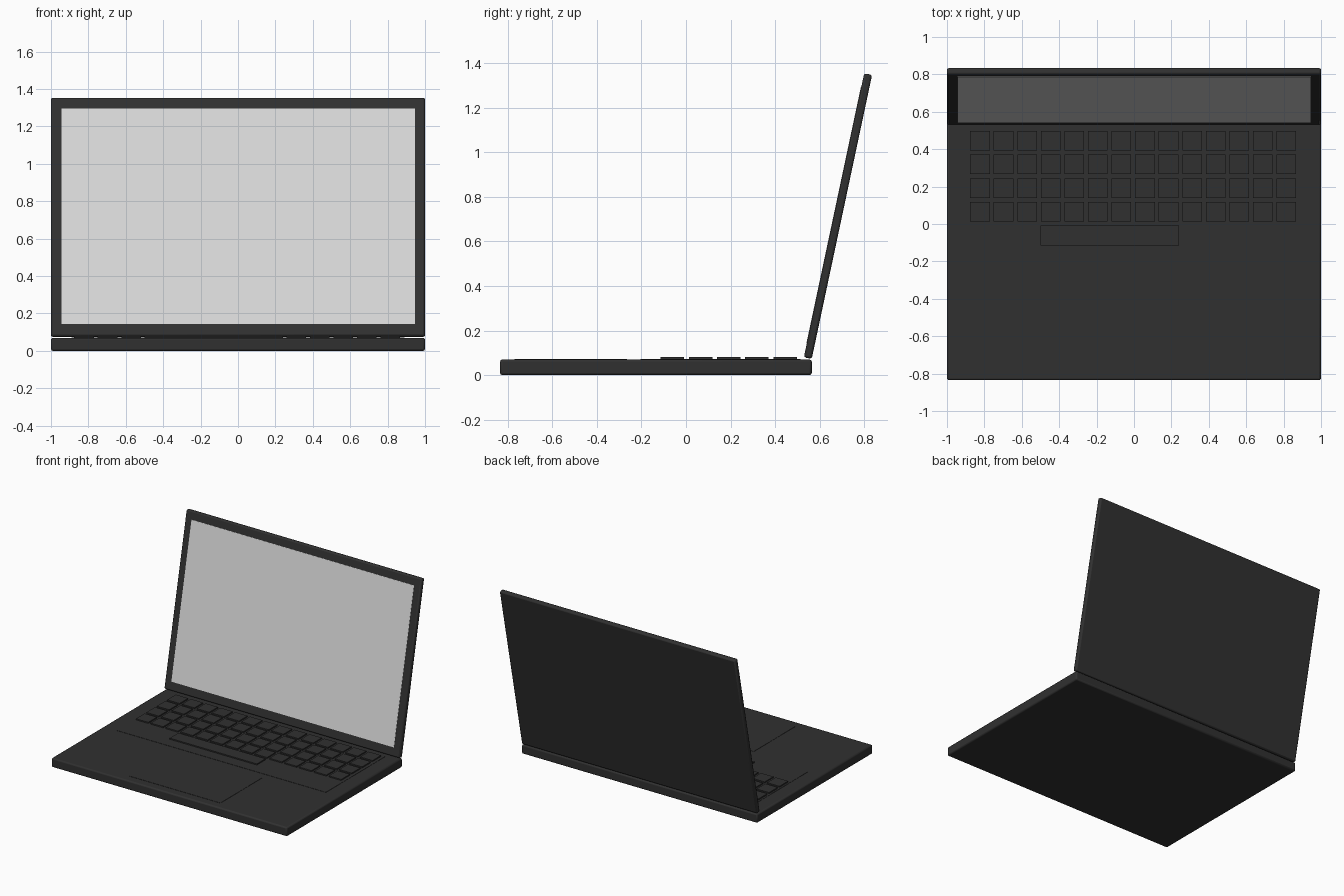
import bpy
import math
from mathutils import Matrix, Vector

if "Cube" in bpy.data.objects:
    bpy.data.objects.remove(bpy.data.objects["Cube"])


def material(name, rgb):
    m = bpy.data.materials.new(name)
    m.diffuse_color = (*rgb, 1.0)
    m.use_nodes = True
    m.node_tree.nodes["Principled BSDF"].inputs["Base Color"].default_value = m.diffuse_color
    return m


charcoal = material("charcoal", (0.03, 0.03, 0.03))
light_grey = material("light grey", (0.70, 0.70, 0.70))


def box(name, lo, hi, mat, bevel=0.0, frame=None):
    """Box between two corners, optionally bevelled and placed in a tilted frame."""
    lo, hi = Vector(lo), Vector(hi)
    bpy.ops.mesh.primitive_cube_add(size=1)
    ob = bpy.context.object
    ob.name = name
    ob.data.transform(Matrix.Translation((lo + hi) / 2) @ Matrix.Diagonal((*(hi - lo), 1)))
    ob.data.materials.append(mat)
    if frame:
        ob.matrix_world = frame
    if bevel:
        mod = ob.modifiers.new("rounded edges", 'BEVEL')
        mod.width = bevel
        mod.segments = 2
        bpy.ops.object.shade_smooth_by_angle()
    return ob


# Base with keyboard panel and trackpad
TOP = 0.07
box("base", (-1, -0.835, 0), (1, 0.565, TOP), charcoal, 0.01)
box("keyboard_panel", (-0.89, -0.205, TOP - 0.004), (0.89, 0.515, TOP + 0.002), charcoal)
box("trackpad", (-0.39, -0.77, TOP - 0.004), (0.39, -0.265, TOP + 0.002), charcoal)

# Keys: four rows of fourteen, plus the space bar
KEY, PITCH, KEY_TOP = 0.105, 0.1265, 0.081
for row in range(4):
    for col in range(14):
        x, y = -0.876 + col * 0.126, 0.013 + row * PITCH
        box(f"key_{row}_{col}", (x, y, TOP), (x + KEY, y + KEY, KEY_TOP), charcoal)
box("space_bar", (-0.5, -0.114, TOP), (0.24, -0.009, KEY_TOP), charcoal)

# Lid leaning back, with the display on its inner face
lid_frame = Matrix.Translation((0, 0.6825, 0.714)) @ Matrix.Rotation(math.radians(-12), 4, 'X')
box("lid", (-1, -0.018, -0.652), (1, 0.018, 0.652), charcoal, 0.01, lid_frame)
box("display", (-0.945, -0.020, -0.586), (0.945, -0.016, 0.59), light_grey, 0, lid_frame)
